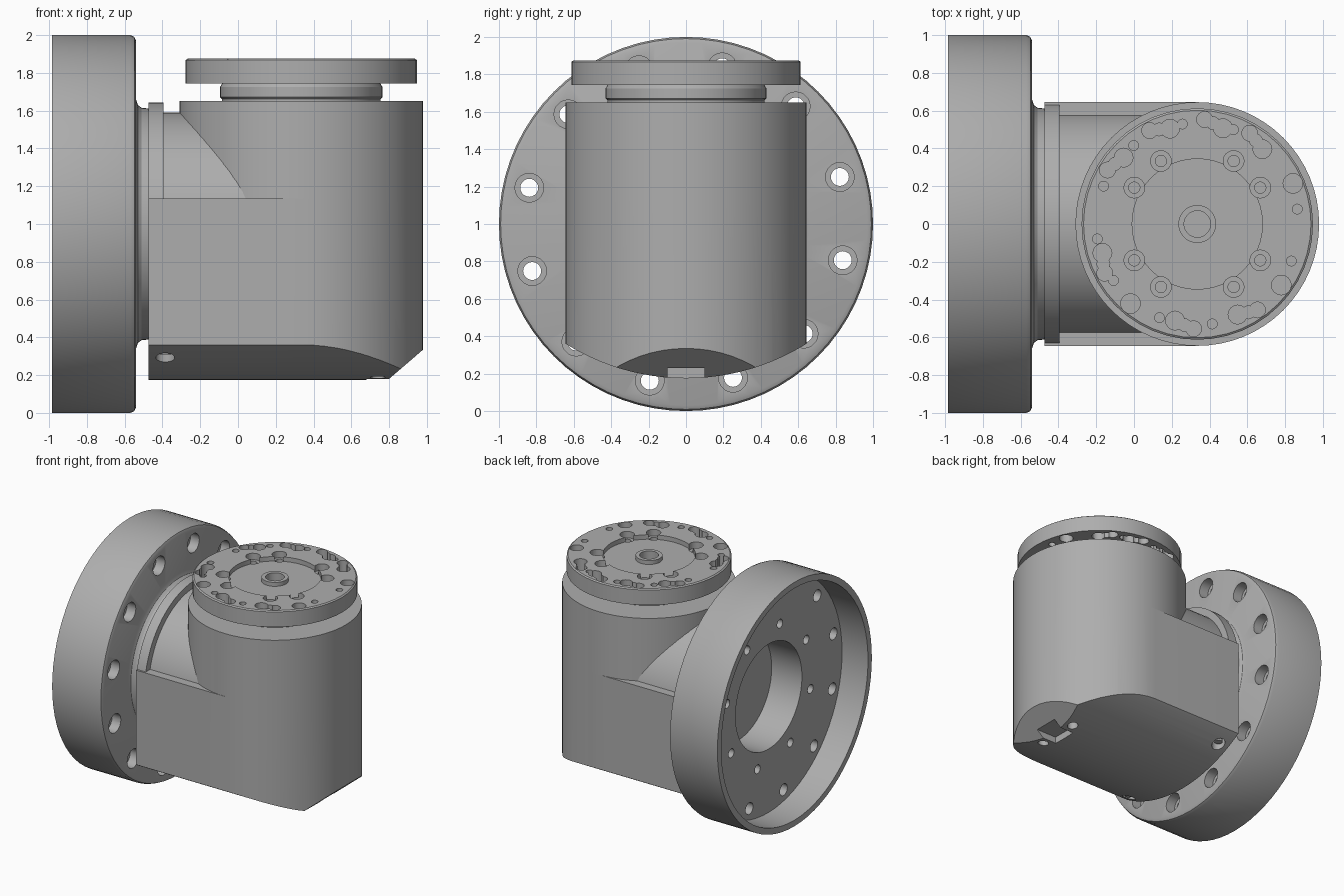
import bpy, bmesh, math
from math import radians, cos, sin, pi
from mathutils import Matrix, Vector

cube = bpy.data.objects.get("Cube")
if cube:
    bpy.data.objects.remove(cube)

steel = bpy.data.materials.new("grey_steel")
steel.use_nodes = True
GREY = (0.42, 0.42, 0.42, 1)
steel.diffuse_color = GREY
bsdf = next(n for n in steel.node_tree.nodes if n.type == 'BSDF_PRINCIPLED')
bsdf.inputs["Base Color"].default_value = GREY
bsdf.inputs["Roughness"].default_value = 0.6

TO_X = Matrix.Rotation(pi / 2, 4, 'Y')   # turns the z axis into the x axis
CX = 0.335                               # axis of the upright housing


def make(name, bm):
    bmesh.ops.recalc_face_normals(bm, faces=bm.faces)
    mesh = bpy.data.meshes.new(name)
    bm.to_mesh(mesh)
    bm.free()
    mesh.materials.append(steel)
    ob = bpy.data.objects.new(name, mesh)
    bpy.context.collection.objects.link(ob)
    return ob


def lathe(name, profile, matrix, steps=64):
    """Revolve (radius, height) points about z, then place the result."""
    bm = bmesh.new()
    vs = [bm.verts.new((r, 0, h)) for r, h in profile]
    es = [bm.edges.new(p) for p in zip(vs, vs[1:])]
    bmesh.ops.spin(bm, geom=vs + es, cent=(0, 0, 0), axis=(0, 0, 1),
                   angle=2 * pi, steps=steps)
    bmesh.ops.remove_doubles(bm, verts=bm.verts, dist=1e-5)
    bm.transform(matrix)
    return make(name, bm)


def rod(bm, start, end, r, seg=20):
    """Add a capped cylinder between two points."""
    a, b = Vector(start), Vector(end)
    rot = (b - a).to_track_quat('Z', 'Y').to_matrix().to_4x4()
    bmesh.ops.create_cone(bm, cap_ends=True, segments=seg, radius1=r, radius2=r,
                          depth=(b - a).length,
                          matrix=Matrix.Translation((a + b) / 2) @ rot)


def prism(bm, points, vec):
    """Extrude a flat outline along a vector."""
    face = bm.faces.new([bm.verts.new(p) for p in points])
    out = bmesh.ops.extrude_face_region(bm, geom=[face], use_keep_orig=True)
    bmesh.ops.translate(bm, vec=vec, verts=[v for v in out["geom"]
                        if isinstance(v, bmesh.types.BMVert)])


def cut(ob, bm, operation='DIFFERENCE'):
    """Apply a boolean with a temporary cutter."""
    cutter = make("cutter", bm)
    cutter.hide_render = True
    mod = ob.modifiers.new("cut", 'BOOLEAN')
    mod.operation, mod.object = operation, cutter
    mod.solver, mod.use_self = 'EXACT', True
    graph = bpy.context.evaluated_depsgraph_get()
    mesh = bpy.data.meshes.new_from_object(ob.evaluated_get(graph))
    ob.modifiers.clear()
    ob.data = mesh
    bpy.data.objects.remove(cutter)


# Cup-shaped mounting flange with its neck and blind bore
flange = lathe("mounting_flange", [
    (0, -.476), (.43, -.476), (.43, -.75), (.95, -.75), (.95, -.985), (1, -.985),
    (1, -.57), (.991, -.549), (.97, -.54), (.66, -.54), (.63, -.53), (.615, -.51),
    (.61, -.46), (0, -.46)], Matrix.Translation((0, 0, 1)) @ TO_X, 72)
bm = bmesh.new()
for k in range(12):
    t = radians(17 + 30 * k)
    y, z = .86 * cos(t), 1 + .86 * sin(t)
    rod(bm, (-.9, y, z), (-.5, y, z), .048)
    rod(bm, (-.62, y, z), (-.5, y, z), .077)
for k in range(8):
    t = radians(15 + 45 * k)
    y, z = .56 * cos(t), 1 + .56 * sin(t)
    rod(bm, (-.8, y, z), (-.6, y, z), .036)
cut(flange, bm)

# Lower housing: D-shaped block with a rounded underside
R = .645
arc = [(CX + R * sin(pi * i / 32), -R * cos(pi * i / 32), .1) for i in range(33)]
bm = bmesh.new()
prism(bm, [(-.475, R, .1), (-.475, -R, .1)] + arc, (0, 0, 1.035))
housing = make("lower_housing", bm)
bm = bmesh.new()
rod(bm, (-1, 0, 1.391), (2, 0, 1.391), 1.216, 128)
cut(housing, bm, 'INTERSECT')

# Sloped nose, notch and screw holes in the underside
bm = bmesh.new()
prism(bm, [(.68, -1, .077), (1.1, -1, .438), (1.1, -1, 0)], (0, 2, 0))
cut(housing, bm)
bm = bmesh.new()
prism(bm, [(.68, -.1, 0), (1.1, -.1, 0), (1.1, .1, 0), (.68, .1, 0)], (0, 0, .23))
for s in (-1, 1):
    rod(bm, (-.385, s * .52, 0), (-.385, s * .52, .36), .05)
    rod(bm, (.74, s * .17, 0), (.74, s * .17, .25), .04)
cut(housing, bm)
bm = bmesh.new()
for s in (-1, 1):
    rod(bm, (-.385, s * .52, .31), (-.385, s * .52, .37), .03)
underside_screws = make("underside_screws", bm)

# Upper housing, collar and the round saddle joining them
axis_z = Matrix.Translation((CX, 0, 0))
upper = lathe("upper_housing", [(0, 1.135), (R, 1.135), (R, 1.65), (0, 1.65)], axis_z)
for name, r, x0, x1 in (("collar", .644, -.475, -.395), ("saddle", .59, -.45, CX)):
    lathe(name, [(0, x0), (r, x0), (r, x1), (0, x1)],
          Matrix.Translation((0, 0, 1)) @ TO_X)

# Turntable neck and plate
lathe("turntable_neck", [(0, 1.64), (.42, 1.64), (.42, 1.662), (.43, 1.672),
                         (.43, 1.725), (.415, 1.75), (0, 1.75)], axis_z)
plate = lathe("turntable_plate", [
    (0, 1.743), (.6125, 1.743), (.6125, 1.867), (.602, 1.875), (.345, 1.875),
    (.345, 1.838), (.1, 1.838), (.1, 1.87), (.07, 1.87), (.07, 1.76), (0, 1.76)], axis_z, 48)


def ring_hole(bm, angle, dist, r, low):
    x, y = CX + dist * cos(radians(angle)), dist * sin(radians(angle))
    rod(bm, (x, y, low), (x, y, 1.95), r, 16)


bm = bmesh.new()
for q in (0, 90, 180, 270):
    for a in (30, 60):
        if q in (90, 270):
            a = 90 - a
        ring_hole(bm, q + a, .385, .055, 1.822)
        ring_hole(bm, q + a, .385, .03, 1.775)
# rim holes: small, large and double-width
for a in (158, 129, 98.5, 69, 8.5, -21.5, -81.5, -112, -146, -171.5):
    ring_hole(bm, a, .535, .026, 1.7)
for a in (23, -36, -130):
    ring_hole(bm, a, .55, .052, 1.7)
for a in (143, 111, 80, 54, -61, -98, -158):
    ring_hole(bm, a - 5, .525, .05, 1.7)
    ring_hole(bm, a + 1, .54, .034, 1.7)
    ring_hole(bm, a + 6, .555, .042, 1.7)
cut(plate, bm)

# Smooth the round walls and keep the edges crisp
bpy.ops.object.select_all(action='DESELECT')
for ob in bpy.context.collection.objects:
    if ob.type == 'MESH' and ob.data.materials and ob.data.materials[0] == steel:
        ob.select_set(True)
        bpy.context.view_layer.objects.active = ob
bpy.ops.object.shade_smooth_by_angle(angle=radians(30))
